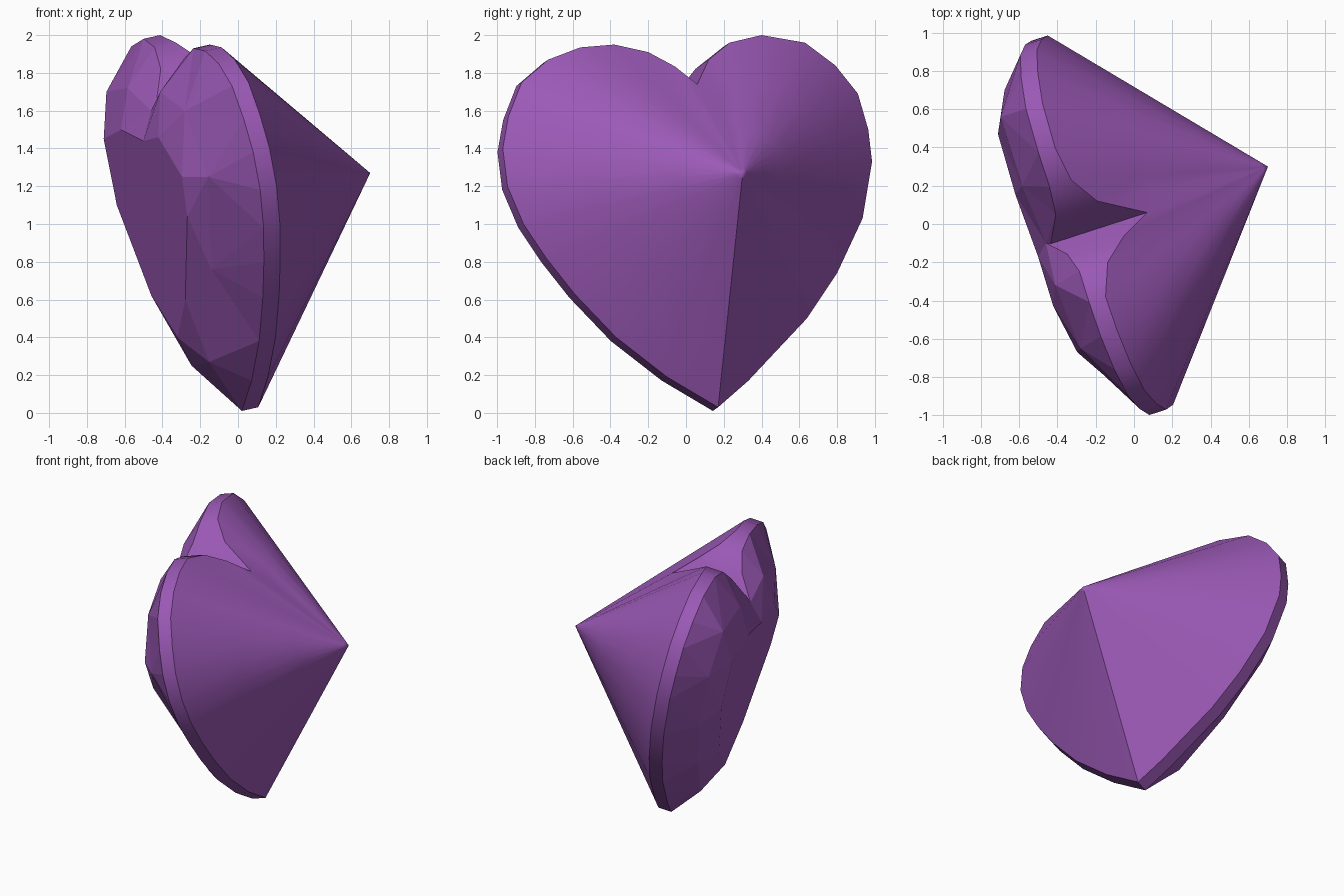
import bpy, bmesh
from mathutils import Vector

if "Cube" in bpy.data.objects:
    bpy.data.objects.remove(bpy.data.objects["Cube"])

AXIS = Vector((1, 0.324, 0.226))      # gem axis, tilted off +x
APEX = Vector((0.70, 0.30, 1.27))


def place(y, z, f):
    """Point at (y, z) lying at height f along the tilted axis."""
    return Vector((f + 0.169 - 0.324 * y - 0.226 * z, y, z))


# heart outline (y, z), from the tip up the -y lobe, notch, down the +y lobe
outline = [(.17, .03), (-.10, .19), (-.37, .40), (-.59, .63), (-.74, .82), (-.86, 1.0),
           (-.945, 1.2), (-.97, 1.4), (-.94, 1.57), (-.87, 1.75), (-.73, 1.87), (-.56, 1.935),
           (-.38, 1.95), (-.20, 1.91), (-.06, 1.835), (.06, 1.74), (.12, 1.87), (.23, 1.96),
           (.40, 2.0), (.63, 1.96), (.79, 1.84), (.91, 1.69), (.965, 1.5), (.985, 1.33),
           (.935, 1.03), (.80, .74), (.64, .50), (.48, .33), (.33, .17)]
# the notch groove cuts up into the cone and down into the crown
groove = {13: (.06, -.11), 14: (.175, -.17), 15: (.313, -.27), 16: (.10, -.15), 17: (.02, -.11)}
crown_mid = [(.18, .25), (-.12, .27), (-.50, .76), (-.79, 1.25), (-.65, 1.6), (-.32, 1.7),
             (-.10, 1.60), (.20, 1.72), (.56, 1.70), (.70, 1.41), (.66, 1.0), (.45, .6)]
table = [(.0, .40), (-.27, .60), (-.61, 1.04), (-.67, 1.25), (-.43, 1.46), (-.17, 1.44),
         (.155, 1.5), (.47, 1.45), (.5, 1.1), (.27, .62)]

bm = bmesh.new()
front, back = [], []
for i, (y, z) in enumerate(outline):
    f, b = groove.get(i, (0, -.10))
    p = place(y, z, f)
    front.append(p)
    back.append(p - AXIS * (f - b) / AXIS.length_squared)


def ring(points):
    return [bm.verts.new(p) for p in points]


def zipper(a, b):
    """Triangulate between two closed rings of different counts."""
    i = j = 0
    faces = []
    while i < len(a) or j < len(b):
        a0, b0 = a[i % len(a)], b[j % len(b)]
        a1, b1 = a[(i + 1) % len(a)], b[(j + 1) % len(b)]
        step_a = j >= len(b) or (i < len(a) and (a1.co - b0.co).length <= (b1.co - a0.co).length)
        if step_a:
            faces.append(bm.faces.new((a0, a1, b0)))
            i += 1
        else:
            faces.append(bm.faces.new((a0, b1, b0)))
            j += 1
    return faces


def band(a, b):
    n = len(a)
    for i in range(n):
        bm.faces.new((a[i], a[(i + 1) % n], b[(i + 1) % n], b[i]))


# girdle and pointed pavilion
rim, rim_back = ring(front), ring(back)
band(rim, rim_back)
last = rim
for t in (.35, .7, .97):
    nxt = ring([p.lerp(APEX, t) for p in front])
    band(last, nxt)
    last = nxt
tip = bm.verts.new(APEX)
for i in range(len(last)):
    bm.faces.new((last[i], last[(i + 1) % len(last)], tip))

# faceted crown with a flat table
mid = ring([place(y, z, -.30) for y, z in crown_mid])
top = ring([place(y, z, -.40) for y, z in table])
flat = zipper(rim_back, mid) + zipper(mid, top) + [bm.faces.new(top)]
bm.faces.index_update()
flat_ids = [f.index for f in flat]
bmesh.ops.recalc_face_normals(bm, faces=bm.faces)

mesh = bpy.data.meshes.new("heart_gem")
bm.to_mesh(mesh)
bm.free()
gem = bpy.data.objects.new("heart_gem", mesh)
bpy.context.collection.objects.link(gem)
bpy.context.view_layer.objects.active = gem
gem.select_set(True)
bpy.ops.object.shade_smooth_by_angle(angle=0.6)
for i in flat_ids:
    mesh.polygons[i].use_smooth = False

purple = bpy.data.materials.new("purple_gem")
purple.diffuse_color = (0.33, 0.10, 0.47, 1)
purple.use_nodes = True
purple.node_tree.nodes["Principled BSDF"].inputs["Base Color"].default_value = purple.diffuse_color
mesh.materials.append(purple)
